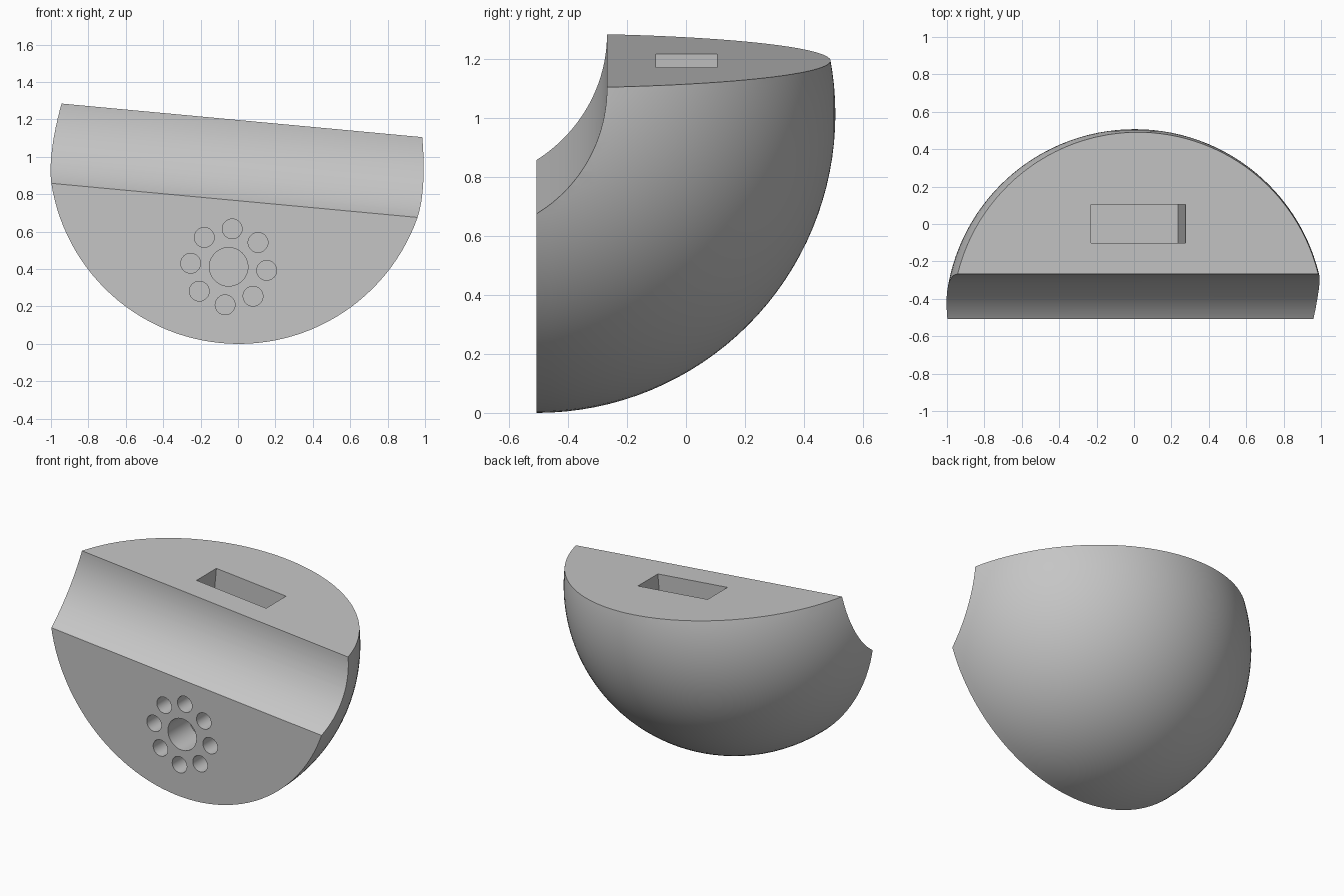
import bpy, bmesh, math
from mathutils import Matrix, Vector

cube = bpy.data.objects.get("Cube")
if cube:
    bpy.data.objects.remove(cube, do_unlink=True)

R = 1.014                               # ball radius
CENTRE = Vector((0.004, -0.507, R))     # ball centre, on the front plane
TILT = math.radians(5.32)               # the top slopes down towards +x
TOP = Matrix.Translation((0, 0, 1.197)) @ Matrix.Rotation(TILT, 4, 'Y')

grey = bpy.data.materials.new("plain grey")
grey.use_nodes = True
grey.diffuse_color = (0.56, 0.56, 0.56, 1)
grey.node_tree.nodes["Principled BSDF"].inputs["Base Color"].default_value = (0.56, 0.56, 0.56, 1)


def make_object(name, bm):
    bmesh.ops.recalc_face_normals(bm, faces=bm.faces[:])
    mesh = bpy.data.meshes.new(name)
    bm.to_mesh(mesh)
    bm.free()
    mesh.materials.append(grey)
    obj = bpy.data.objects.new(name, mesh)
    bpy.context.collection.objects.link(obj)
    return obj


def add_cylinder(bm, radius, length, matrix, segments):
    bmesh.ops.create_cone(bm, cap_ends=True, segments=segments, radius1=radius,
                          radius2=radius, depth=length, matrix=matrix)


def slice_off(bm, point, normal):
    """Remove everything on the normal side of a plane and cap the cut."""
    cut = bmesh.ops.bisect_plane(bm, geom=bm.verts[:] + bm.edges[:] + bm.faces[:], dist=1e-5,
                                 plane_co=point, plane_no=normal, clear_outer=True)
    edges = [e for e in cut["geom_cut"] if isinstance(e, bmesh.types.BMEdge) and e.is_boundary]
    bmesh.ops.holes_fill(bm, edges=edges, sides=0)


def carve(obj, name, bm):
    cutter = make_object(name, bm)
    cutter.hide_render = True
    mod = obj.modifiers.new(name, 'BOOLEAN')
    mod.operation = 'DIFFERENCE'
    mod.solver = 'EXACT'
    mod.object = cutter
    bpy.ops.object.modifier_apply(modifier=mod.name)
    bpy.data.objects.remove(cutter, do_unlink=True)


# Ball with its pole at the back, sliced flat at the front and the top
bm = bmesh.new()
bmesh.ops.create_uvsphere(bm, u_segments=128, v_segments=64, radius=R,
                          matrix=Matrix.Translation(CENTRE) @ Matrix.Rotation(math.pi / 2, 4, 'X'))
slice_off(bm, CENTRE, Vector((0, -1, 0)))
slice_off(bm, TOP.translation, TOP.to_3x3() @ Vector((0, 0, 1)))
body = make_object("rounded_body", bm)
bpy.ops.object.select_all(action='DESELECT')
body.select_set(True)
bpy.context.view_layer.objects.active = body

# Hollow channel along the upper front edge
bm = bmesh.new()
add_cylinder(bm, 0.506, 3.0, TOP @ Matrix.Translation((0, -0.774, 0))
             @ Matrix.Rotation(math.pi / 2, 4, 'Y'), 128)
carve(body, "channel_cutter", bm)

# Rectangular slot in the top
bm = bmesh.new()
bmesh.ops.create_cube(bm, size=1, matrix=TOP @ Matrix.Translation((0.0225, 0.002, -0.165))
                      @ Matrix.Diagonal((0.507, 0.206, 0.53, 1)))
carve(body, "slot_cutter", bm)

# Large round hole ringed by eight small ones in the front
bm = bmesh.new()
depth = 0.22


def add_hole(x, z, radius, segments):
    add_cylinder(bm, radius, 2 * depth, Matrix.Translation((x, CENTRE.y, z))
                 @ Matrix.Rotation(math.pi / 2, 4, 'X'), segments)


add_hole(-0.05, 0.412, 0.103, 48)
for i in range(8):
    a = math.pi / 2 - TILT + i * math.pi / 4
    add_hole(-0.05 + 0.204 * math.cos(a), 0.412 + 0.204 * math.sin(a), 0.053, 32)
carve(body, "hole_cutter", bm)

bpy.ops.object.shade_smooth_by_angle(angle=math.radians(30))
